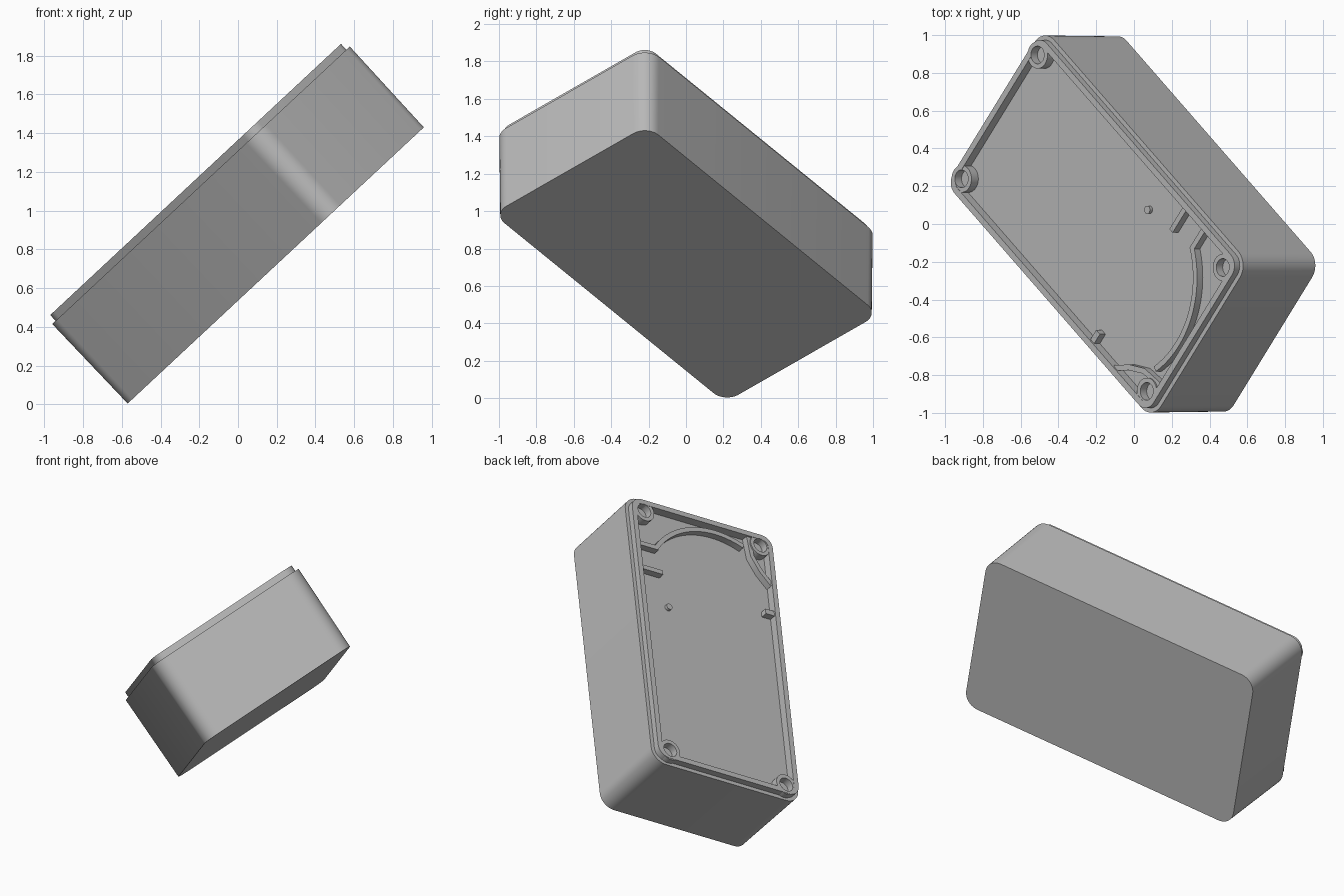
import bpy
import bmesh
from math import cos, sin, pi, radians
from mathutils import Matrix, Vector

if "Cube" in bpy.data.objects:
    bpy.data.objects.remove(bpy.data.objects["Cube"])

LENGTH, WIDTH, RADIUS = 1.94, 1.085, 0.1
RIM, TOP, FLOOR = 0.566, 0.607, 0.552
RIB_TOP = 0.596
SIDE = WIDTH / 2 - 0.05    # ribs run slightly into the lip
END = LENGTH / 2 - 0.05

# The whole enclosure is modelled flat, then tipped into its resting pose
POSE = (Matrix.Translation((0.195, 0, 0.717))
        @ Matrix.Rotation(radians(-43), 4, 'Y')
        @ Matrix.Rotation(radians(-40), 4, 'Z'))

grey = bpy.data.materials.new("grey plastic")
grey.use_nodes = True
grey.diffuse_color = (0.5, 0.5, 0.5, 1)
grey.node_tree.nodes["Principled BSDF"].inputs["Base Color"].default_value = (0.5, 0.5, 0.5, 1)


def finish(bm, name):
    bmesh.ops.recalc_face_normals(bm, faces=bm.faces)
    mesh = bpy.data.meshes.new(name)
    bm.to_mesh(mesh)
    bm.free()
    obj = bpy.data.objects.new(name, mesh)
    bpy.context.collection.objects.link(obj)
    mesh.materials.append(grey)
    obj.matrix_world = POSE
    return obj


def select(obj):
    bpy.ops.object.select_all(action='DESELECT')
    obj.select_set(True)
    bpy.context.view_layer.objects.active = obj


def smooth(obj):
    select(obj)
    bpy.ops.object.shade_smooth_by_angle(angle=radians(30))


def rounded_loop(bm, inset, z, steps=10):
    """Rounded rectangle, shrunk by inset."""
    r = RADIUS - inset
    verts = []
    for k, (sx, sy) in enumerate([(1, 1), (-1, 1), (-1, -1), (1, -1)]):
        for i in range(steps + 1):
            a = (k + i / steps) * pi / 2
            verts.append(bm.verts.new((sx * (LENGTH / 2 - RADIUS) + r * cos(a),
                                       sy * (WIDTH / 2 - RADIUS) + r * sin(a), z)))
    return verts


def cylinder(name, x, y, radius, z0, z1):
    bm = bmesh.new()
    bmesh.ops.create_cone(bm, cap_ends=True, segments=32, radius1=radius, radius2=radius,
                          depth=z1 - z0, matrix=Matrix.Translation((x, y, (z0 + z1) / 2)))
    return finish(bm, name)


def rib(name, path, thick=0.03):
    """Upright strip of constant thickness along a path on the floor."""
    pts = [Vector(p) for p in path]
    bm = bmesh.new()
    rows = []
    for i, p in enumerate(pts):
        d = (pts[min(i + 1, len(pts) - 1)] - pts[max(i - 1, 0)]).normalized()
        n = Vector((-d.y, d.x)) * thick / 2
        rows.append([bm.verts.new((*q, z)) for q, z in
                     [(p - n, FLOOR - 0.01), (p + n, FLOOR - 0.01),
                      (p + n, RIB_TOP), (p - n, RIB_TOP)]])
    for a, b in zip(rows, rows[1:]):
        for i in range(4):
            j = (i + 1) % 4
            bm.faces.new((a[i], a[j], b[j], b[i]))
    bm.faces.new(rows[0])
    bm.faces.new(rows[-1])
    smooth(finish(bm, name))


# Enclosure body: tapered sides, stepped rim, raised lip, shallow floor
bm = bmesh.new()
section = [(0.005, 0), (0, RIM), (0.024, RIM), (0.024, TOP), (0.058, TOP), (0.058, FLOOR)]
loops = [rounded_loop(bm, inset, z) for inset, z in section]
for a, b in zip(loops, loops[1:]):
    for i in range(len(a)):
        j = (i + 1) % len(a)
        bm.faces.new((a[i], a[j], b[j], b[i]))
bm.faces.new(loops[0])
bm.faces.new(loops[-1])
body = finish(bm, "enclosure_body")

# Corner screw bosses, drilled together with the body
spots = [(x, y) for x in (-0.882, 0.868) for y in (-0.428, 0.428)]
for n, (x, y) in enumerate(spots):
    boss = cylinder(f"screw_boss_{n + 1}", x, y, 0.072, FLOOR - 0.02, TOP - 0.002)
    drill = cylinder("drill", x, y, 0.047, FLOOR + 0.003, TOP + 0.1)
    drill.hide_render = True
    for target in (body, boss):
        mod = target.modifiers.new("hole", 'BOOLEAN')
        mod.operation = 'DIFFERENCE'
        mod.solver = 'EXACT'
        mod.object = drill
        select(target)
        bpy.ops.object.modifier_apply(modifier=mod.name)
    bpy.data.objects.remove(drill)
    smooth(boss)
smooth(body)

# Small locating peg on the floor
smooth(cylinder("locating_peg", 0.228, 0.29, 0.021, FLOOR - 0.01, FLOOR + 0.02))

# Short ribs standing off the long walls
rib("side_rib", [(0.45, 0.33), (0.45, SIDE)])
rib("small_rib", [(0.39, -0.42), (0.39, -SIDE)], 0.035)
rib("arc_end_rib", [(0.625, 0.345), (0.625, SIDE)])

# Curved rib by the end wall
arc = [radians(56 - 78 * i / 24) for i in range(25)]
rib("curved_rib", [(0.32 + 0.55 * cos(a), -0.1 + 0.55 * sin(a)) for a in arc])

# Bent rib around one corner boss
rib("bent_rib", [(0.6, -SIDE), (0.68, -0.42), (0.776, -0.365), (END, -0.35)])
